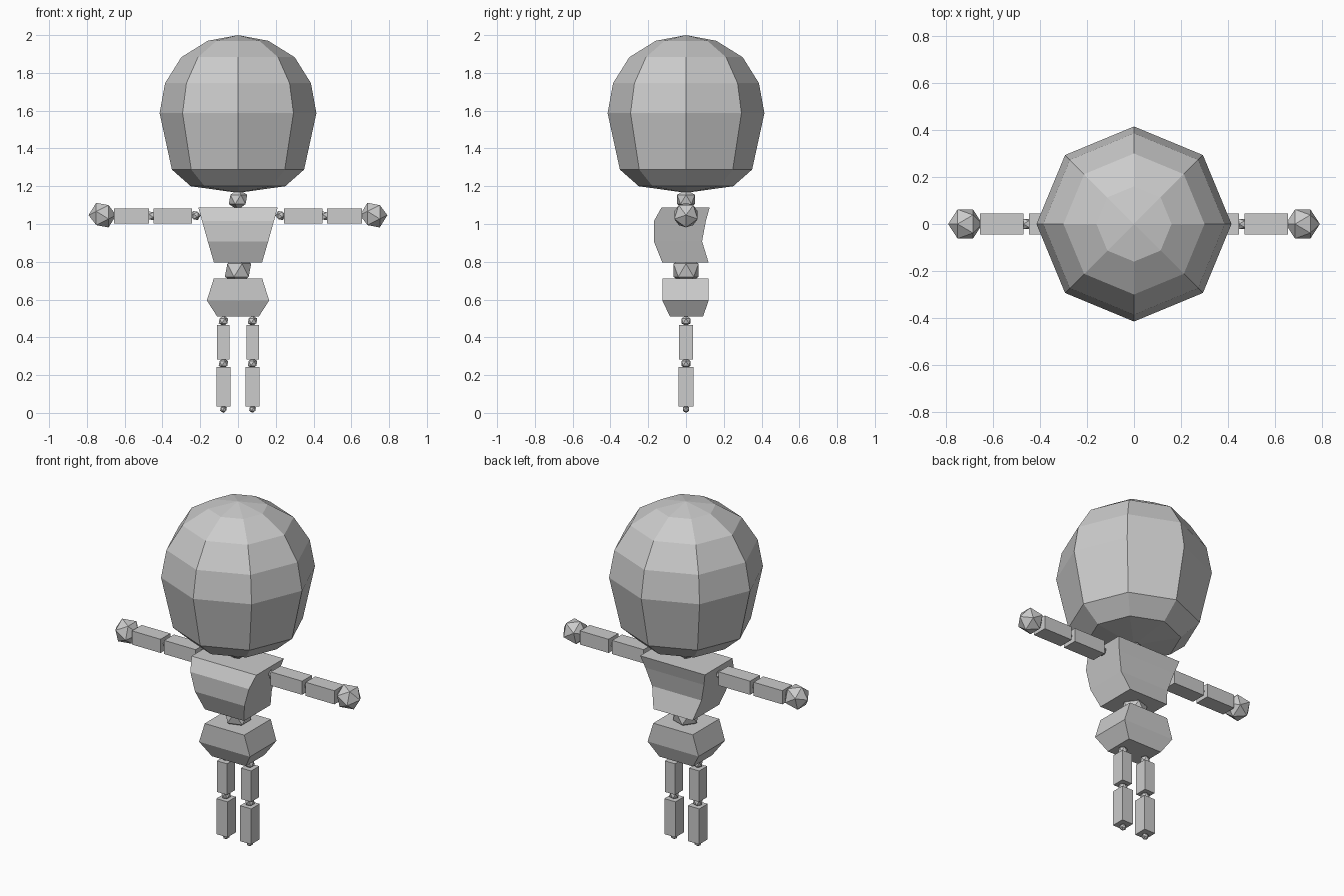
import bpy, bmesh, math
from mathutils import Matrix

if "Cube" in bpy.data.objects:
    bpy.data.objects.remove(bpy.data.objects["Cube"])

grey = bpy.data.materials.new("light grey")
grey.diffuse_color = (0.6, 0.6, 0.6, 1)
grey.use_nodes = True
grey.node_tree.nodes["Principled BSDF"].inputs["Base Color"].default_value = grey.diffuse_color


def finish(name, bm):
    bmesh.ops.recalc_face_normals(bm, faces=bm.faces[:])
    mesh = bpy.data.meshes.new(name)
    bm.to_mesh(mesh)
    bm.free()
    mesh.materials.append(grey)
    obj = bpy.data.objects.new(name, mesh)
    bpy.context.collection.objects.link(obj)
    return obj


def loft(name, rings, cap=True):
    """Skin a stack of point rings; single-point rings close to a tip."""
    bm = bmesh.new()
    loops = [[bm.verts.new(p) for p in ring] for ring in rings]
    for a, b in zip(loops, loops[1:]):
        n = max(len(a), len(b))
        for i in range(n):
            j = (i + 1) % n
            if len(a) == 1:
                bm.faces.new((a[0], b[i], b[j]))
            elif len(b) == 1:
                bm.faces.new((a[i], a[j], b[0]))
            else:
                bm.faces.new((a[i], a[j], b[j], b[i]))
    for end in (loops[0], loops[-1]):
        if len(end) > 2:
            bm.faces.new(end)
    return finish(name, bm)


def rect(half_x, y0, y1, z):
    return [(-half_x, y0, z), (half_x, y0, z), (half_x, y1, z), (-half_x, y1, z)]


def ball(name, loc, r, sideways=0):
    bm = bmesh.new()
    turn = Matrix.Rotation(math.radians(90) * sideways, 4, 'Y')
    bmesh.ops.create_icosphere(bm, subdivisions=1, radius=r,
                               matrix=Matrix.Translation(loc) @ turn)
    return finish(name, bm)


def box(name, loc, size):
    bm = bmesh.new()
    bmesh.ops.create_cube(bm, size=1, matrix=Matrix.Translation(loc)
                          @ Matrix.Diagonal((*size, 1)))
    return finish(name, bm)


# Head: eight-sided lathe
profile = [(0, 1.165), (0.25, 1.2), (0.35, 1.288), (0.415, 1.587),
           (0.386, 1.746), (0.30, 1.883), (0.16, 1.97), (0, 2.0)]
loft("head", [[(r * math.cos(k * math.pi / 4), r * math.sin(k * math.pi / 4), z)
               for k in range(8 if r else 1)] for r, z in profile])

# Torso and pelvis
loft("torso", [rect(0.127, -0.125, 0.12, 0.795), rect(0.16, -0.17, 0.085, 0.908),
               rect(0.19, -0.17, 0.105, 1.015), rect(0.21, -0.13, 0.125, 1.087)])
loft("pelvis", [rect(0.11, -0.085, 0.09, 0.51), rect(0.165, -0.125, 0.12, 0.595),
                rect(0.128, -0.125, 0.12, 0.712)])
ball("neck_joint", (0, 0, 1.13), 0.055)
ball("waist_joint", (0, 0, 0.755), 0.078)

# Limbs on both sides
for side, s in (("left", -1), ("right", 1)):
    ball(side + "_shoulder", (s * 0.225, 0, 1.045), 0.027, s)
    box(side + "_upper_arm", (s * 0.345, 0, 1.043), (0.204, 0.09, 0.08))
    ball(side + "_elbow", (s * 0.459, 0, 1.043), 0.026, s)
    box(side + "_forearm", (s * 0.563, 0, 1.043), (0.186, 0.09, 0.08))
    ball(side + "_hand", (s * 0.718, 0, 1.047), 0.073, s)
    ball(side + "_hip", (s * 0.077, 0, 0.487), 0.028)
    box(side + "_thigh", (s * 0.078, 0, 0.373), (0.066, 0.074, 0.182))
    ball(side + "_knee", (s * 0.077, 0, 0.262), 0.028)
    box(side + "_shin", (s * 0.077, 0, 0.139), (0.072, 0.078, 0.208))
    ball(side + "_ankle", (s * 0.077, 0, 0.02), 0.02)
